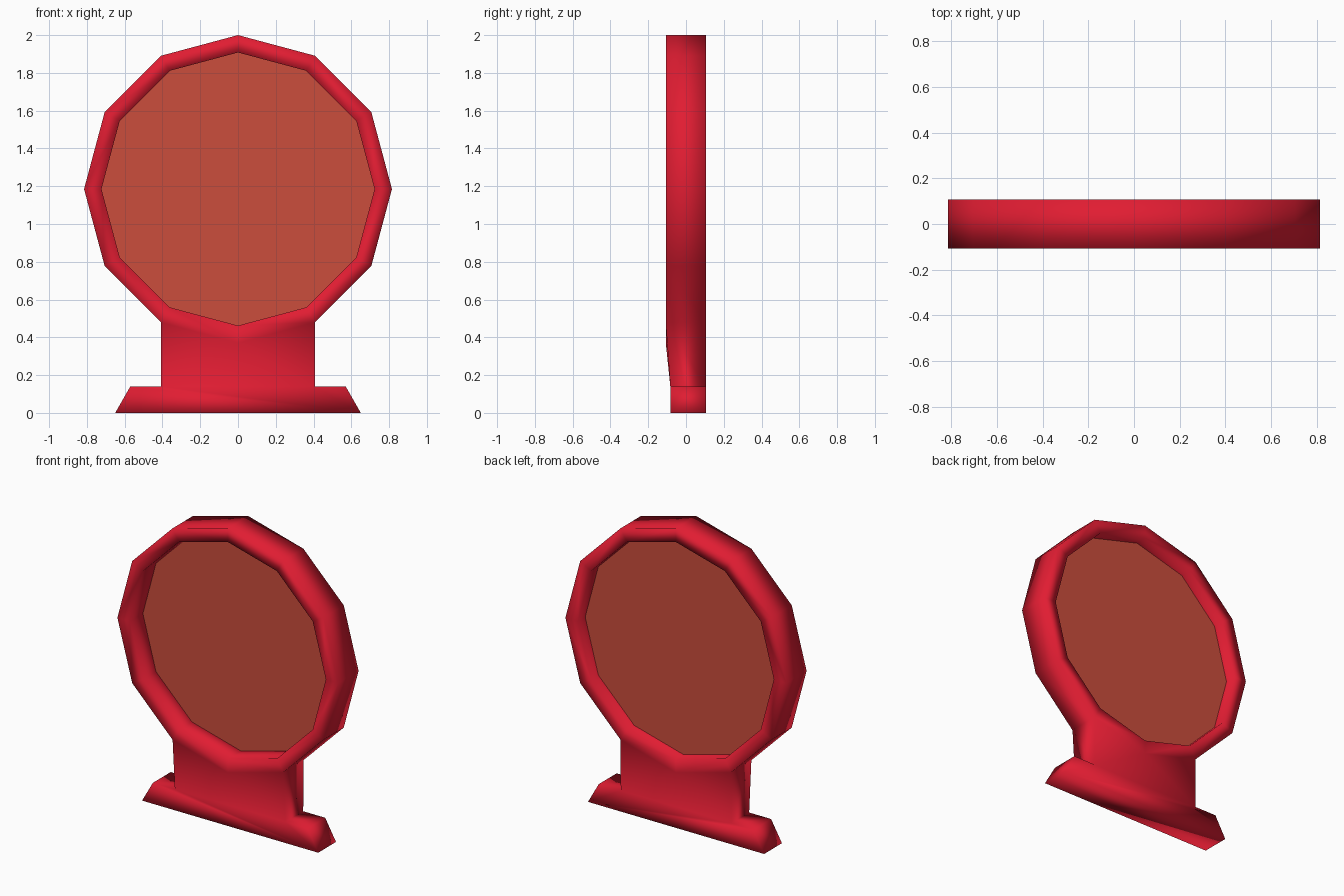
import bpy, bmesh, math

if "Cube" in bpy.data.objects:
    bpy.data.objects.remove(bpy.data.objects["Cube"])

CZ, R_OUT, R_IN, D, N = 1.185, 0.815, 0.723, 0.107, 12


def material(name, color):
    m = bpy.data.materials.new(name)
    m.diffuse_color = color
    m.use_nodes = True
    m.node_tree.nodes["Principled BSDF"].inputs["Base Color"].default_value = m.diffuse_color
    return m


def finish(bm, name, mat):
    bmesh.ops.recalc_face_normals(bm, faces=bm.faces[:])
    me = bpy.data.meshes.new(name)
    bm.to_mesh(me)
    bm.free()
    ob = bpy.data.objects.new(name, me)
    bpy.context.collection.objects.link(ob)
    me.materials.append(mat)
    return ob


def ring(bm, r, y):
    # vertex 0 is at the top, vertex 6 at the bottom
    return [bm.verts.new((r * math.sin(2 * math.pi * i / N), y,
                          CZ + r * math.cos(2 * math.pi * i / N))) for i in range(N)]


# Frame: twelve-sided rim welded to the neck and foot so shading flows across
bm = bmesh.new()
of, ob_ = ring(bm, R_OUT, -D), ring(bm, R_OUT, D)
inf, inb = ring(bm, R_IN, -D), ring(bm, R_IN, D)
for i in range(N):
    j = (i + 1) % N
    bm.faces.new((of[i], of[j], inf[j], inf[i]))
    bm.faces.new((ob_[i], ob_[j], inb[j], inb[i]))
    bm.faces.new((inf[i], inf[j], inb[j], inb[i]))
    if i not in (5, 6):  # the two lowest sides open into the neck
        bm.faces.new((of[i], of[j], ob_[j], ob_[i]))

# Foot outline, from left bottom over the top to right bottom
foot = [(-0.65, 0), (-0.57, 0.14), (-0.408, 0.14), (0.408, 0.14), (0.57, 0.14), (0.65, 0)]
ff = [bm.verts.new((x, -0.083, z)) for x, z in foot]
fb = [bm.verts.new((x, 0.105, z)) for x, z in foot]
for row, rim in ((ff, of), (fb, ob_)):
    bm.faces.new(row)
    bm.faces.new((row[2], row[3], rim[6]))
    bm.faces.new((row[3], rim[5], rim[6]))
    bm.faces.new((row[2], rim[6], rim[7]))
for i in range(6):
    j = (i + 1) % 6
    if i != 2:  # neck covers the middle of the foot
        bm.faces.new((ff[i], ff[j], fb[j], fb[i]))
# Neck sides
bm.faces.new((of[5], ob_[5], fb[3], ff[3]))
bm.faces.new((of[7], ob_[7], fb[2], ff[2]))
for f in bm.faces:
    f.smooth = True
finish(bm, "sign_frame", material("frame_red", (0.75, 0.012, 0.032, 1)))

# Recessed panel filling the rim
bm = bmesh.new()
bm.faces.new(ring(bm, R_IN, 0.03))
finish(bm, "round_panel", material("panel_orange_red", (0.6, 0.075, 0.045, 1)))
